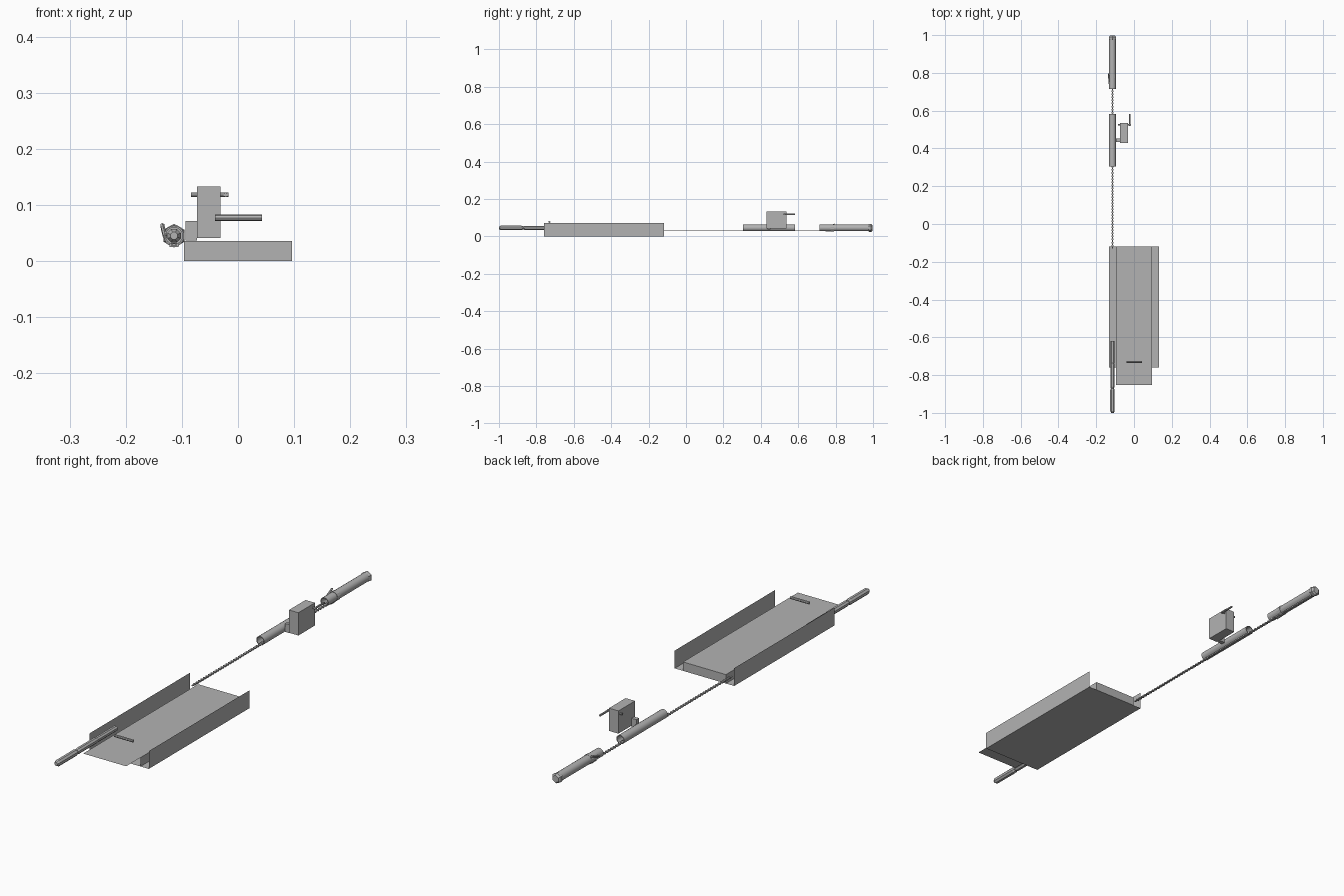
import bpy, bmesh, math
from mathutils import Matrix, Vector

if "Cube" in bpy.data.objects:
    bpy.data.objects.remove(bpy.data.objects["Cube"])

grey = bpy.data.materials.new("plain grey")
grey.diffuse_color = (0.45, 0.45, 0.45, 1)
grey.use_nodes = True
grey.node_tree.nodes["Principled BSDF"].inputs["Base Color"].default_value = grey.diffuse_color
AX, AZ = -0.114, 0.045   # centre line of the long handle, tubes and rod


def finish(bm, name, smooth=False, fix=True):
    if fix:
        bmesh.ops.recalc_face_normals(bm, faces=bm.faces)
    mesh = bpy.data.meshes.new(name)
    bm.to_mesh(mesh)
    bm.free()
    ob = bpy.data.objects.new(name, mesh)
    mesh.materials.append(grey)
    bpy.context.collection.objects.link(ob)
    if smooth:
        bpy.context.view_layer.objects.active = ob
        ob.select_set(True)
        bpy.ops.object.shade_smooth_by_angle(angle=math.radians(40))
        ob.select_set(False)
    return ob


def add_box(bm, x0, x1, y0, y1, z0, z1):
    m = Matrix.Translation(((x0 + x1) / 2, (y0 + y1) / 2, (z0 + z1) / 2))
    bmesh.ops.create_cube(bm, size=1, matrix=m @ Matrix.Diagonal((x1 - x0, y1 - y0, z1 - z0, 1)))


def box(name, *b):
    bm = bmesh.new()
    add_box(bm, *b)
    return finish(bm, name)


def strip(name, pts, y0, y1):
    """Folded sheet: an open x-z profile run along y."""
    bm = bmesh.new()
    a = [bm.verts.new((x, y0, z)) for x, z in pts]
    b = [bm.verts.new((x, y1, z)) for x, z in pts]
    for i in range(len(pts) - 1):
        bm.faces.new((a[i], a[i + 1], b[i + 1], b[i]))
    return finish(bm, name, fix=False)


def loft(name, rings, sides, smooth=False, x=AX, z=AZ):
    """Rings of (y, x radius, z radius) joined along y and capped."""
    bm = bmesh.new()
    loops = []
    for y, rx, rz in rings:
        loops.append([bm.verts.new((x + rx * math.cos(t), y, z + rz * math.sin(t)))
                      for t in [2 * math.pi * (i + .5) / sides for i in range(sides)]])
    for p, q in zip(loops, loops[1:]):
        for i in range(sides):
            j = (i + 1) % sides
            bm.faces.new((p[i], p[j], q[j], q[i]))
    bm.faces.new(loops[0])
    bm.faces.new(loops[-1])
    return finish(bm, name, smooth)


def slotted_tube(name, y0, y1, r=0.018, wall=0.003, gap=0.5, n=14):
    """Hollow tube with a slot along its underside."""
    bm = bmesh.new()
    rows = []
    for i in range(n + 1):
        t = -math.pi / 2 + gap + (2 * math.pi - 2 * gap) * i / n
        rows.append([bm.verts.new((AX + k * math.cos(t), y, AZ + k * math.sin(t)))
                     for k, y in ((r, y0), (r, y1), (r - wall, y1), (r - wall, y0))])
    for p, q in zip(rows, rows[1:]):
        for i in range(4):
            j = (i + 1) % 4
            bm.faces.new((p[i], p[j], q[j], q[i]))
    bm.faces.new(rows[0])
    bm.faces.new(rows[-1])
    return finish(bm, name, True)


def pin(name, a, b, r, sides=8):
    a, b = Vector(a), Vector(b)
    d = b - a
    bm = bmesh.new()
    m = Matrix.Translation((a + b) / 2) @ d.to_track_quat('Z', 'Y').to_matrix().to_4x4()
    bmesh.ops.create_cone(bm, cap_ends=True, segments=sides, radius1=r, radius2=r,
                          depth=d.length, matrix=m)
    return finish(bm, name, True)


# Tray: outer folded channel and raised inner deck with a front overhang
strip("tray_channel", [(-.133, .072), (-.133, 0), (.133, 0), (.133, .072)], -.76, -.118)
strip("deck_sides", [(.096, 0), (.096, .036), (-.096, .036), (-.096, 0)], -.76, -.118)
strip("deck_overhang", [(.096, .036), (-.096, .036)], -.852, -.76)
bm = bmesh.new()
bm.faces.new([bm.verts.new(p) for p in ((.096, -.118, 0), (-.096, -.118, 0),
                                        (-.096, -.118, .036), (.096, -.118, .036))])
finish(bm, "deck_back", fix=False)
pin("deck_bar", (-.041, -.73, .077), (.043, -.73, .077), .0055)

# Long octagonal handle with narrow joints
loft("front_handle", [(-1, .007, .007), (-.99, .013, .013), (-.88, .013, .013),
                      (-.87, .009, .009), (-.86, .012, .012), (-.75, .012, .012),
                      (-.74, .010, .010), (-.73, .011, .011), (-.62, .011, .011)], 8)

# Toothed rod linking the tray and both tubes
bm = bmesh.new()
add_box(bm, AX - .003, AX + .003, -.13, .98, .028, .031)
for i in range(69):
    y = -.118 + i * .016
    add_box(bm, AX - .0055, AX + .0055, y, y + .008, .0275, .0325)
finish(bm, "toothed_rod")

# Middle tube and rear tube with end cap
slotted_tube("middle_tube", .305, .582)
slotted_tube("rear_tube", .715, .985)
loft("rear_cap", [(.975, .019, .019), (.98, .022, .021), (.99, .022, .021), (.997, .015, .015)], 6)

# Clip on the rear tube: collar, slanted lever and foot
loft("clip_collar", [(.772, .0195, .0195), (.792, .0195, .0195)], 12)
pin("clip_lever", (AX - .016, .74, .043), (AX - .021, .795, .064), .004, 6)
box("clip_foot", AX - .008, AX + .008, .745, .775, .025, .031)

# Winder: bracket, case, axle and crank
box("winder_bracket", -.094, -.073, .435, .452, .037, .071)
box("winder_case", -.073, -.031, .43, .536, .041, .133)
pin("winder_axle", (-.084, .525, .118), (-.017, .525, .118), .004)
pin("crank_handle", (-.022, .52, .118), (-.022, .582, .118), .004)
